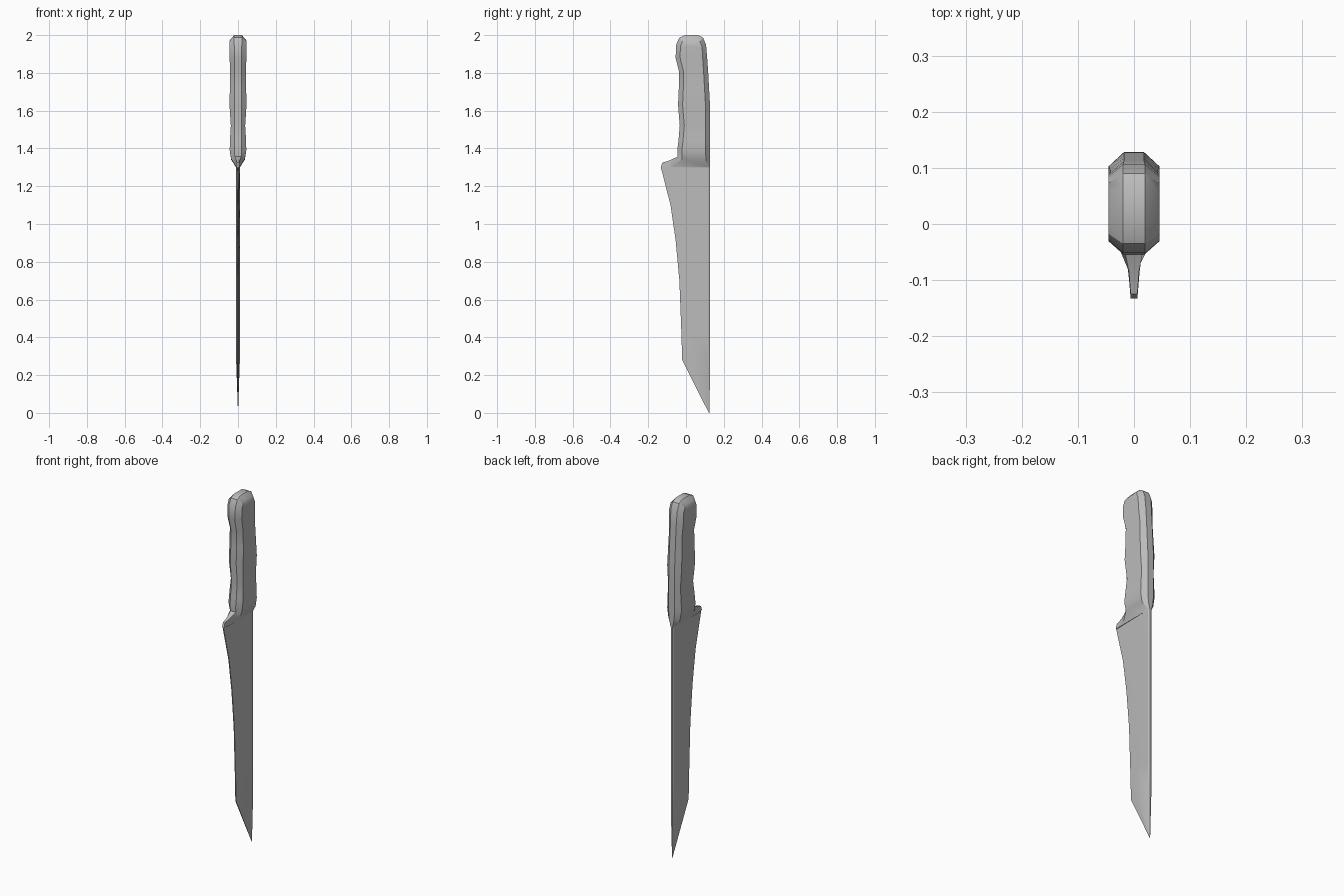
import bpy, bmesh, math

cube = bpy.data.objects.get("Cube")
if cube:
    bpy.data.objects.remove(cube, do_unlink=True)

grey = bpy.data.materials.new("plain grey")
grey.use_nodes = True
COLOUR = (0.5, 0.5, 0.5, 1)
grey.diffuse_color = COLOUR
grey.node_tree.nodes["Principled BSDF"].inputs["Base Color"].default_value = COLOUR


def loft(name, rows):
    """Join mirrored eight-sided sections; each row has four (x, y, z) points, front to back."""
    bm = bmesh.new()
    rings = []
    for row in rows:
        left = [bm.verts.new(p) for p in row]
        right = [bm.verts.new((-x, y, z)) for x, y, z in row]
        rings.append(left + right[::-1])
    for a, b in zip(rings, rings[1:]):
        for i in range(8):
            j = (i + 1) % 8
            bm.faces.new((a[i], a[j], b[j], b[i]))
    # Caps: centre strip plus the two side bevels
    for r in (rings[0], rings[-1]):
        bm.faces.new((r[0], r[3], r[4], r[7]))
        bm.faces.new(r[:4])
        bm.faces.new(r[4:])
    bmesh.ops.remove_doubles(bm, verts=bm.verts, dist=0.0002)
    bmesh.ops.recalc_face_normals(bm, faces=bm.faces)
    mesh = bpy.data.meshes.new(name)
    bm.to_mesh(mesh)
    bm.free()
    mesh.materials.append(grey)
    obj = bpy.data.objects.new(name, mesh)
    bpy.context.collection.objects.link(obj)
    bpy.ops.object.select_all(action='DESELECT')
    obj.select_set(True)
    bpy.context.view_layer.objects.active = obj
    bpy.ops.object.shade_smooth_by_angle(angle=math.radians(30))
    return obj


# Handle: height, front, back, bevel depth, half width of side
sections = [
    (1.88, -0.055, 0.112, 0.045),
    (1.81, -0.038, 0.117, 0.041),
    (1.72, -0.038, 0.122, 0.043),
    (1.63, -0.042, 0.127, 0.045),
    (1.52, -0.033, 0.128, 0.038),
    (1.44, -0.040, 0.128, 0.043),
    (1.39, -0.046, 0.128, 0.044),
]
S, BEVEL = 0.018, 0.024
rows = [
    # Rounded butt
    [(0.02, -0.005, 2.0), (0.042, 0.0, 1.975), (0.042, 0.058, 1.975), (0.02, 0.064, 2.0)],
    [(0.02, -0.035, 1.987), (0.045, -0.018, 1.967), (0.045, 0.073, 1.967), (0.02, 0.09, 1.987)],
    [(0.02, -0.052, 1.95), (0.045, -0.030, 1.94), (0.045, 0.085, 1.94), (0.02, 0.106, 1.95)],
]
for z, front, back, half in sections:
    rows.append([(S, front, z), (half, front + BEVEL, z), (half, back - BEVEL, z), (S, back, z)])
# Neck and guard, narrowing to the blade
rows += [
    [(0.017, -0.044, 1.357), (0.036, -0.02, 1.345), (0.036, 0.105, 1.34), (0.015, 0.128, 1.34)],
    [(0.009, -0.085, 1.337), (0.012, -0.07, 1.305), (0.012, 0.117, 1.303), (0.006, 0.128, 1.303)],
    [(0.006, -0.125, 1.325), (0.010, -0.085, 1.30), (0.010, 0.119, 1.30), (0.005, 0.128, 1.30)],
    [(0.006, -0.133, 1.30), (0.010, -0.085, 1.298), (0.010, 0.119, 1.298), (0.005, 0.128, 1.298)],
]
loft("handle", rows)

# Blade: height and cutting edge position, wedge section with bevelled spine
edge = [(1.30, -0.133), (1.10, -0.082), (0.915, -0.055), (0.70, -0.035),
        (0.44, -0.025), (0.28, -0.02), (0.0, 0.122)]
rows = []
for z, front in edge:
    t = min(1, z / 0.28)
    half = 0.010 * t
    middle = front + (0.119 - front) * 0.35
    rows.append([(0.0025 * t, front, z), (half * 0.6, middle, z),
                 (half, max(0.119, front), z), (half * 0.5, 0.128 - 0.004 * (1 - t), z)])
loft("blade", rows)
